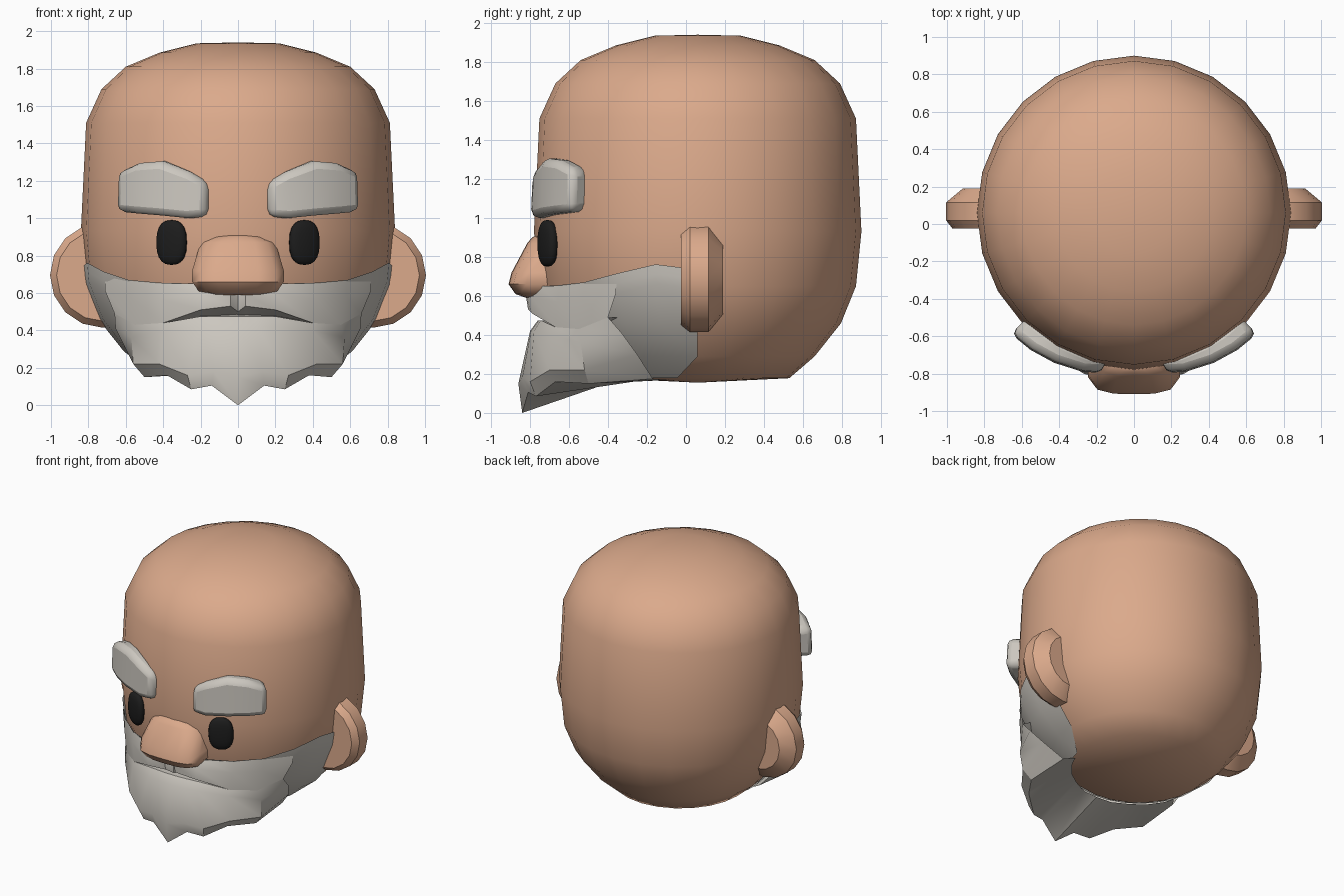
import bpy, bmesh, math
from mathutils import Vector

if "Cube" in bpy.data.objects:
    bpy.data.objects.remove(bpy.data.objects["Cube"])

CY = 0.06  # the head axis sits slightly behind the origin


def material(name, rgb):
    m = bpy.data.materials.new(name)
    m.diffuse_color = (*rgb, 1)
    m.use_nodes = True
    m.node_tree.nodes["Principled BSDF"].inputs["Base Color"].default_value = m.diffuse_color
    return m


SKIN = material("skin", (0.71, 0.40, 0.26))
GREY = material("grey_hair", (0.60, 0.57, 0.52))
BLACK = material("eye_black", (0.012, 0.012, 0.012))


def finish(name, bm, mat, angle=40, bevel=0):
    bmesh.ops.remove_doubles(bm, verts=bm.verts, dist=0.0005)
    bmesh.ops.recalc_face_normals(bm, faces=bm.faces)
    me = bpy.data.meshes.new(name)
    bm.to_mesh(me)
    bm.free()
    me.materials.append(mat)
    ob = bpy.data.objects.new(name, me)
    bpy.context.collection.objects.link(ob)
    if bevel:
        b = ob.modifiers.new("bevel", 'BEVEL')
        b.width, b.segments, b.limit_method = bevel, 2, 'ANGLE'
        b.angle_limit = math.radians(40)
    bpy.ops.object.select_all(action='DESELECT')
    bpy.context.view_layer.objects.active = ob
    ob.select_set(True)
    bpy.ops.object.shade_smooth_by_angle(angle=math.radians(angle))
    return ob


def grid(bm, rows, closed=False, caps=False):
    """Skin a list of equally long point rows."""
    vs = [[bm.verts.new(p) for p in r] for r in rows]
    n = len(rows[0])
    for a, b in zip(vs, vs[1:]):
        for i in range(n if closed else n - 1):
            j = (i + 1) % n
            bm.faces.new((a[i], a[j], b[j], b[i]))
    if caps:
        bm.faces.new(vs[0])
        bm.faces.new(vs[-1])


def both_sides(row):
    """Extend a half row (x >= 0, starting on the centre) to the other side."""
    return [(-x, y, z) for x, y, z in reversed(row[1:])] + list(row)


def polar(a, r, z):
    a = math.radians(a)
    return (r * math.sin(a), CY - r * math.cos(a), z)


# Head: turned profile with 24 sides
PROFILE = [(0.22, 1.935), (0.42, 1.885), (0.60, 1.81), (0.73, 1.69), (0.812, 1.51),
           (0.84, 0.93), (0.812, 0.65), (0.735, 0.46), (0.60, 0.29), (0.47, 0.178)]
bm = bmesh.new()
grid(bm, [[polar(15 * i, r, z) for i in range(24)] for r, z in PROFILE], True)
for (r, z), zc in ((PROFILE[0], 1.94), (PROFILE[-1], 0.155)):
    c = bm.verts.new((0, CY, zc))
    for i in range(24):
        bm.faces.new((bm.verts.new(polar(15 * i, r, z)),
                      bm.verts.new(polar(15 * i + 15, r, z)), c))
finish("head", bm, SKIN)


def head_radius(z):
    for (r0, z0), (r1, z1) in zip(PROFILE, PROFILE[1:]):
        if z1 <= z <= z0:
            return r0 + (r1 - r0) * (z0 - z) / (z0 - z1)
    return PROFILE[-1][0]


# Beard base: thin shell hugging the jaw from ear to ear
EDGE = [(0, 0.65), (15, 0.65), (30, 0.655), (45, 0.67), (60, 0.715), (75, 0.762), (90, 0.735)]
rows = []
for level in (1, 0.93, 0.65, 0.46, 0.29, 0.178):
    row = []
    for a, top in EDGE:
        z = top if level == 1 else min(level, 0.65) if level < 0.9 else top - 0.05
        if level == 0.65:
            z = top - 0.1
        row.append(polar(a * (0.86 if level < 0.2 else 1), head_radius(z) + 0.012, z))
    rows.append(both_sides(row))
bm = bmesh.new()
grid(bm, rows)
finish("beard_base", bm, GREY)

# Chin beard: jutting lower beard with a pointed tip
lip = [(0, -.76, .475), (.1, -.755, .475), (.2, -.745, .475), (.40, -.67, .44), (.55, -.55, .43), (.66, -.40, .49)]
front = [(0, -.80, .42), (.1, -.795, .42), (.2, -.78, .42), (.40, -.69, .40), (.57, -.54, .36), (.655, -.33, .41)]
low = [(0, -.86, .15), (.13, -.84, .18), (.27, -.80, .16), (.42, -.70, .22), (.56, -.52, .22), (.60, -.25, .30)]
tip = [(0, -.84, .0), (.14, -.81, .105), (.25, -.77, .085), (.38, -.67, .16), (.50, -.50, .15), (.49, -.17, .175)]
under = [(0, -.40, .155), (.12, -.39, .155), (.23, -.34, .16), (.33, -.27, .16), (.41, -.17, .165), (.44, -.10, .17)]
inner = [(x * 0.9, y + 0.12, z) for x, y, z in lip]
bm = bmesh.new()
grid(bm, [both_sides(r) for r in (inner, lip, front, low, tip, under)])
finish("chin_beard", bm, GREY, 32)

# Moustache: drooping wings with a notch in the middle
top = [(0, -.765, .65), (.035, -.77, .65), (.2, -.755, .65), (.42, -.65, .65), (.58, -.525, .665), (.71, -.355, .69)]
face = [(0, -.775, .60), (.04, -.82, .595), (.2, -.79, .59), (.42, -.66, .57), (.58, -.53, .58), (.71, -.36, .61)]
edge = [(0, -.77, .50), (.04, -.81, .53), (.2, -.79, .51), (.40, -.67, .44), (.55, -.55, .43), (.66, -.40, .49)]
back = [(0, -.68, .48), (.04, -.68, .48), (.2, -.66, .475), (.36, -.55, .44), (.5, -.44, .43), (.6, -.32, .49)]
bm = bmesh.new()
grid(bm, [both_sides(r) for r in (top, face, edge, back)])
finish("moustache", bm, GREY, 32)

# Nose: wedge lofted upward, widest near the bottom
bm = bmesh.new()
rows = []
for z, w, y in ((.59, .14, -.82), (.61, .21, -.875), (.66, .245, -.91), (.72, .245, -.895),
                (.87, .20, -.815), (.90, .14, -.79), (.91, .08, -.77)):
    half = [(0, y, z), (w * .45, y + .003, z), (w * .8, y + .025, z), (w, y + .09, z), (w, -.66, z)]
    rows.append(both_sides(half))
grid(bm, rows, True, True)
finish("nose", bm, SKIN, 45)

for s, side in ((1, "right"), (-1, "left")):
    # Ears: bevelled discs facing forward, half sunk in the head
    bm = bmesh.new()
    rings = []
    for y, r in ((-.025, .245), (.02, .28), (.115, .28), (.19, .19)):
        rings.append([(s * (.725 + r * math.cos(t * math.tau / 16)), y,
                       .695 + r * math.sin(t * math.tau / 16)) for t in range(16)])
    grid(bm, rings, True, True)
    finish("ear_" + side, bm, SKIN, 30)

    # Eyebrows: thick curved slabs following the forehead
    bm = bmesh.new()
    rows = []
    for a, r, lo, hi in ((11, .875, 1.01, 1.19), (18, .895, 1.0, 1.25), (28, .91, 1.015, 1.305),
                         (37, .92, 1.025, 1.295), (45.5, .925, 1.035, 1.25)):
        rows.append([polar(s * a, q, z) for q, z in ((.79, lo), (r, lo), (r - .01, hi), (.79, hi))])
    grid(bm, rows, True, True)
    finish("eyebrow_" + side, bm, GREY, 40, 0.04)

    # Eyes: squarish flattened ovals turned with the face
    bm = bmesh.new()
    bmesh.ops.create_uvsphere(bm, u_segments=16, v_segments=10, radius=1)
    turn = s * math.radians(25)
    for v in bm.verts:
        p = [math.copysign(abs(c) ** 0.8, c) for c in v.co]
        x, y, z = p[0] * .088, p[1] * .035, p[2] * .12
        v.co = Vector((s * .355 + x * math.cos(turn) - y * math.sin(turn),
                       -.71 + x * math.sin(turn) + y * math.cos(turn), .87 + z))
    finish("eye_" + side, bm, BLACK, 40)
